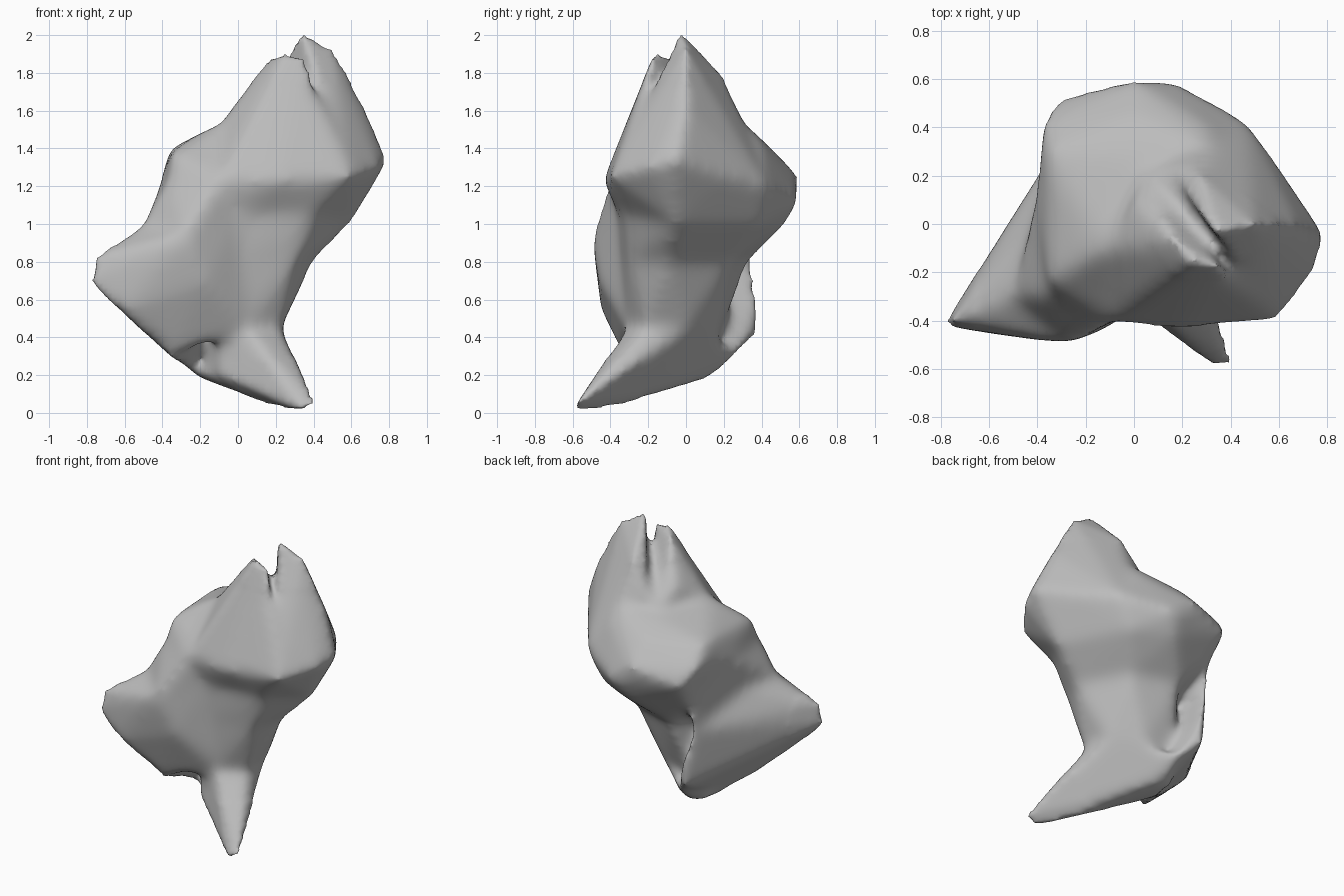
import bpy, bmesh

old = bpy.data.objects.get("Cube")
if old:
    bpy.data.objects.remove(old, do_unlink=True)

grey = bpy.data.materials.new("plain grey")
grey.use_nodes = True
colour = (0.5, 0.5, 0.5, 1)
grey.diffuse_color = colour
grey.node_tree.nodes["Principled BSDF"].inputs["Base Color"].default_value = colour

# Landmarks of the crown: its wide rim, the shelf above it and the collar below
crown = dict(
    rim_right=(.6, -.4, 1.25),
    rim_front=(.2, -.44, 1.23),
    rim_middle=(-.1, -.41, 1.23),
    rim_corner=(-.37, -.3, 1.22),
    rim_side=(-.41, .1, 1.23),
    rim_rear_corner=(-.38, .43, 1.28),
    rim_rear_lower=(-.32, .52, 1.17),
    rim_rear=(0, .6, 1.25),
    rim_rear_under=(.16, .6, 1.12),
    rim_rear_end=(.47, .43, 1.2),
    rim_far=(.63, .2, 1.25),
    rim_tip=(.8, -.05, 1.34),
    rim_tip_front=(.75, -.2, 1.3),
    shelf_corner=(-.35, -.24, 1.38),
    shelf_side=(-.36, .3, 1.4),
    shelf_step=(-.2, -.12, 1.48),
    shelf_rear=(0, .45, 1.4),
    shelf_end=(.3, .4, 1.44),
    collar_side=(.6, -.05, 1),
    collar_right=(.4, -.32, 1.05),
    collar_front=(0, -.36, 1.05),
    collar_left=(-.37, -.1, 1.05),
    collar_corner=(-.3, .4, 1),
    collar_rear=(.1, .53, 1),
    collar_end=(.37, .4, 1),
)

# Landmarks of the two peaks and the groove between them
peaks = dict(
    low_peak=(.25, -.16, 1.92),
    low_peak_rear=(.16, -.06, 1.87),
    low_peak_side=(.36, -.18, 1.88),
    saddle=(0, .1, 1.63),
    slope=(-.1, -.1, 1.53),
    dip=(.05, .24, 1.5),
    high_peak=(.33, -.03, 2.03),
    high_peak_side=(.5, 0, 1.93),
    brow=(.68, 0, 1.62),
    high_peak_rear=(.27, .2, 1.78),
    heel=(.3, .32, 1.53),
    heel_inner=(.13, .24, 1.58),
    groove_front=(.4, -.13, 1.82),
    groove_rear=(.2, 0, 1.7),
    heart=(.2, .1, 1.2),
)

# Landmarks of the neck, trunk, wing and root
lower = dict(
    neck_side=(.4, -.1, .8),
    neck_right=(.3, -.3, .8),
    neck_front=(0, -.35, .8),
    neck_left=(-.3, 0, .8),
    neck_rear=(.22, .23, .8),
    neck_corner=(-.1, .33, .8),
    trunk_right=(.23, -.22, .45),
    trunk_side=(.22, 0, .45),
    trunk_rear=(.05, .15, .4),
    trunk_front=(.04, -.32, .45),
    wing_tip=(-.79, -.42, .7),
    wing_tip_top=(-.75, -.4, .83),
    wing_top=(-.5, -.3, 1),
    wing_bulge=(-.28, -.5, .94),
    wing_front=(-.17, -.46, .7),
    wing_under=(-.62, -.45, .53),
    wing_low=(-.36, -.34, .3),
    wing_root=(-.4, 0, 1),
    fin_top=(-.3, .36, .8),
    fin=(-.24, .4, .6),
    fin_low=(-.25, .38, .4),
    fin_base=(-.14, .3, .33),
    base_left=(-.24, -.1, .2),
    base_outer=(-.23, .1, .2),
    base_rear=(-.1, .13, .18),
    base_front=(-.1, -.27, .2),
    base_middle=(.05, -.08, .12),
    root_tip=(.35, -.6, 0),
    root_tip_side=(.41, -.57, .06),
    root_tip_top=(.32, -.58, .05),
    root_under=(.2, -.38, .03),
)
landmarks = crown | peaks | lower


def group(prefix):
    """Names of all landmarks that start with the prefix."""
    return " ".join(name for name in landmarks if name.startswith(prefix))


# Each lump is wrapped tightly around its landmarks
lumps = dict(
    collar=" ".join([group("rim"), group("collar"), "shelf_corner shelf_side"]),
    front_lobe="low_peak low_peak_rear low_peak_side saddle slope rim_right "
               "rim_front rim_middle dip heart",
    left_slope="rim_corner rim_side rim_middle shelf_corner shelf_step shelf_side "
               "slope dip heart",
    side_lobe="high_peak high_peak_side brow high_peak_rear heel heel_inner rim_tip "
              "rim_tip_front rim_far rim_rear_end rim_right heart",
    groove_filling="rim_right rim_tip_front groove_front groove_rear dip heel_inner heart",
    rear_lobe=" ".join([group("rim_rear"), "shelf_rear shelf_end shelf_side dip heel "
                        "collar_rear collar_corner collar_end heart"]),
    neck=" ".join([group("collar"), group("neck")]),
    trunk=" ".join([group("neck"), group("trunk"), "base_outer base_front"]),
    wing=" ".join([group("wing"), group("fin"), "base_left neck_left"]),
    shoulder="wing_top wing_bulge wing_root rim_corner rim_middle rim_side collar_front "
             "neck_front fin_top collar_corner",
    front_swelling="wing_bulge wing_front wing_low wing_under collar_front neck_front "
                   "trunk_front trunk_right neck_left",
    base=" ".join([group("base"), group("trunk"), "fin_base root_under"]),
    root=" ".join([group("root"), "trunk_right trunk_front trunk_side base_front "
                   "base_middle"]),
)


def add_lump(target, points):
    """Add one convex lump around its corner points."""
    lump = bmesh.new()
    for point in points:
        lump.verts.new(point)
    hull = bmesh.ops.convex_hull(lump, input=lump.verts[:])
    loose = {g for g in hull["geom_interior"] if isinstance(g, bmesh.types.BMVert)}
    bmesh.ops.delete(lump, geom=list(loose), context="VERTS")
    bmesh.ops.recalc_face_normals(lump, faces=lump.faces[:])
    part = bpy.data.meshes.new("lump")
    lump.to_mesh(part)
    lump.free()
    target.from_mesh(part)
    bpy.data.meshes.remove(part)


body = bmesh.new()
for names in lumps.values():
    add_lump(body, [landmarks[name] for name in names.split()])
mesh = bpy.data.meshes.new("lobed_body")
body.to_mesh(mesh)
body.free()
mesh.materials.append(grey)
obj = bpy.data.objects.new("lobed_body", mesh)
bpy.context.collection.objects.link(obj)
bpy.context.view_layer.objects.active = obj
obj.select_set(True)

# Fuse the lumps into one skin
fuse = obj.modifiers.new("fuse", "REMESH")
fuse.mode = "VOXEL"
fuse.voxel_size = 0.025
bpy.ops.object.modifier_apply(modifier="fuse")

# Soften the skin, less so at the slender tips
softness = obj.vertex_groups.new(name="softness")
for v in obj.data.vertices:
    x, y, z = v.co
    tip = (z < .3 and y < -.25) or z > 1.75 or x < -.65
    softness.add([v.index], 0.25 if tip else 1, "REPLACE")
soften = obj.modifiers.new("soften", "SMOOTH")
soften.factor = 0.5
soften.iterations = 28
soften.vertex_group = softness.name
bpy.ops.object.modifier_apply(modifier="soften")
bpy.ops.object.shade_smooth()
